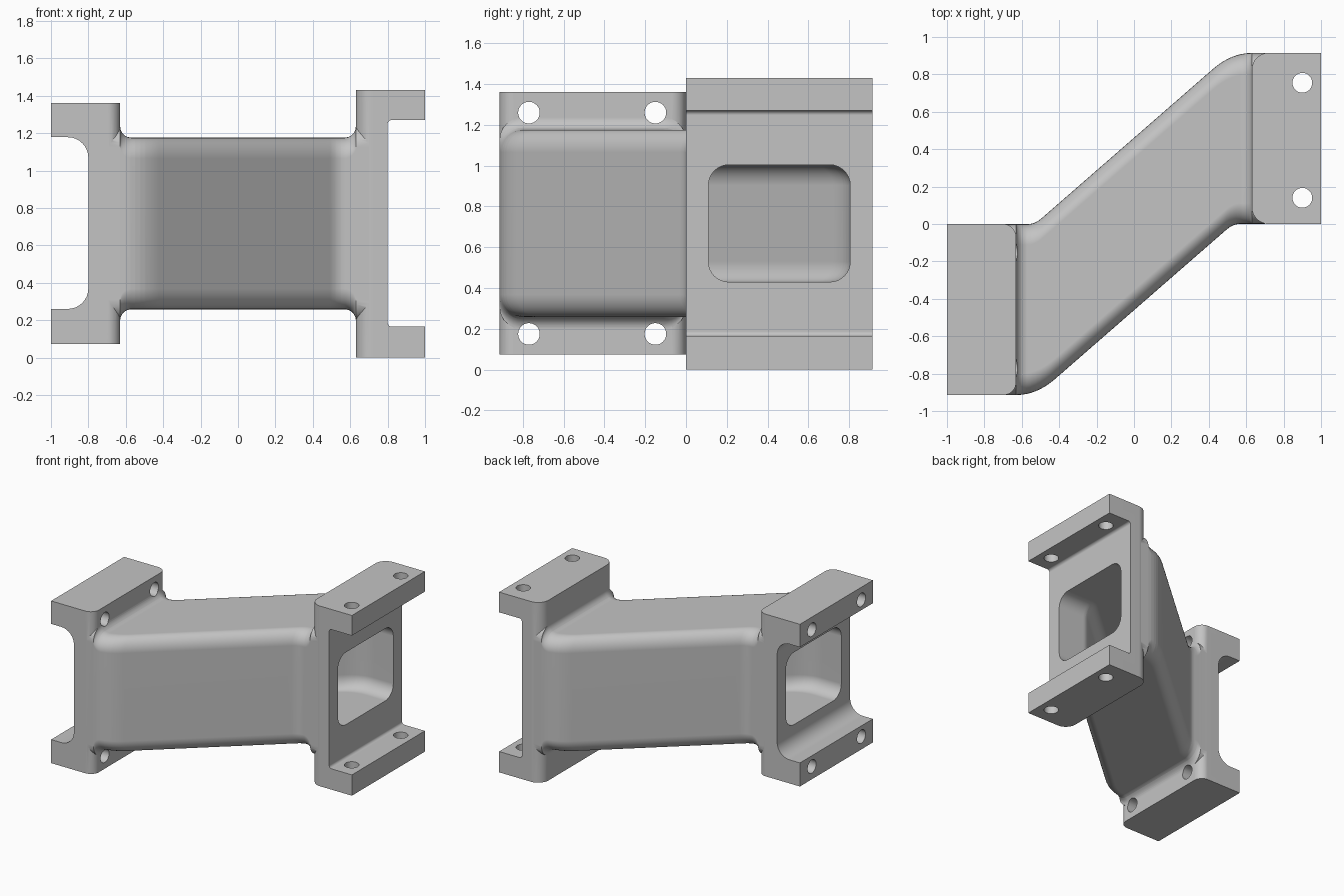
import bpy, bmesh, math
from mathutils import Vector

if "Cube" in bpy.data.objects:
    bpy.data.objects.remove(bpy.data.objects["Cube"], do_unlink=True)

WIDTH = 0.915     # depth of each end flange
MID_Z = 0.717
FLANGE_X = 0.63   # inner face of the flanges
FILLET = 0.06

grey = bpy.data.materials.new("cast_grey")
grey.use_nodes = True
grey.diffuse_color = (0.55, 0.55, 0.55, 1)
grey.node_tree.nodes["Principled BSDF"].inputs["Base Color"].default_value = (0.55, 0.55, 0.55, 1)


def finish(name, bm):
    bmesh.ops.recalc_face_normals(bm, faces=bm.faces[:])
    mesh = bpy.data.meshes.new(name)
    bm.to_mesh(mesh)
    bm.free()
    mesh.materials.append(grey)
    obj = bpy.data.objects.new(name, mesh)
    bpy.context.collection.objects.link(obj)
    return obj


def round_corners(points, steps=8):
    """Replace square corners (a, b, radius) with arcs."""
    out = []
    for i, (a, b, r) in enumerate(points):
        p = Vector((a, b))
        if not r:
            out.append(p)
            continue
        u = (Vector(points[i - 1][:2]) - p).normalized()
        v = (Vector(points[(i + 1) % len(points)][:2]) - p).normalized()
        for k in range(steps + 1):
            t = math.pi / 2 * k / steps
            out.append(p + r * (u + v) - r * (v * math.cos(t) + u * math.sin(t)))
    return out


# Plan outline of the duct: two bends, softened by short curves
def bend(before, corner, after, steps=8):
    a, b, c = Vector(before), Vector(corner), Vector(after)
    ts = [k / steps for k in range(steps + 1)]
    return [a * (1 - t) ** 2 + b * 2 * t * (1 - t) + c * t * t for t in ts]


low_corner, high_corner = Vector((-0.52, -WIDTH)), Vector((0.53, 0))
slope = (high_corner - low_corner).normalized()
front_edge = (bend(low_corner - Vector((0.11, 0)), low_corner, low_corner + slope * 0.13)
              + bend(high_corner - slope * 0.05, high_corner, high_corner + Vector((0.04, 0))))


def front_y(x):
    if x <= front_edge[0].x:
        return -WIDTH
    for p, q in zip(front_edge, front_edge[1:]):
        if x <= q.x:
            return p.y + (q.y - p.y) * (x - p.x) / (q.x - p.x)
    return 0.0


def flare(x):
    t = min(max(abs(x) - FLANGE_X + FILLET, 0), FILLET)
    return FILLET - math.sqrt(max(FILLET ** 2 - t * t, 0))


def duct(name, end, inset, half_height, radius, flared):
    """Loft rounded rectangles along x between the two plan edges."""
    xs = {round(s * p.x, 4) for p in front_edge for s in (-1, 1)} | {-end, end}
    if flared:
        for k in range(9):
            x = FLANGE_X - FILLET + FILLET * math.sin(math.pi / 2 * k / 8)
            xs |= {round(x, 4), round(-x, 4)}
    bm = bmesh.new()
    rings = []
    for x in sorted(xs):
        y0, y1 = front_y(x) + inset, -front_y(-x) - inset
        h = half_height + (flare(x) if flared else 0)
        corners = [(y0, MID_Z - h, radius), (y1, MID_Z - h, radius),
                   (y1, MID_Z + h, radius), (y0, MID_Z + h, radius)]
        rings.append([bm.verts.new((x, p.x, p.y)) for p in round_corners(corners)])
    for a, b in zip(rings, rings[1:]):
        for i in range(len(a)):
            bm.faces.new((a[i - 1], a[i], b[i], b[i - 1]))
    bm.faces.new(rings[0])
    bm.faces.new(rings[-1])
    return finish(name, bm)


# C-shaped end flange: profile in x-z, extruded along y, inner vertical edges rounded
def flange(name, side, y0, bottom, top, low, high, fillet, edge_radius):
    xi, xw, xo = side * FLANGE_X, side * 0.8, side
    profile = round_corners([(xi, bottom, 0), (xo, bottom, 0), (xo, low, 0), (xw, low, fillet),
                             (xw, high, fillet), (xo, high, 0), (xo, top, 0), (xi, top, 0)])
    bm = bmesh.new()
    face = bm.faces.new([bm.verts.new((p.x, y0, p.y)) for p in profile])
    new = bmesh.ops.extrude_face_region(bm, geom=[face], use_keep_orig=True)["geom"]
    bmesh.ops.translate(bm, vec=(0, WIDTH, 0),
                        verts=[g for g in new if isinstance(g, bmesh.types.BMVert)])
    bmesh.ops.recalc_face_normals(bm, faces=bm.faces[:])
    edges = [e for e in bm.edges
             if all(abs(v.co.x - xi) < 1e-4 for v in e.verts)
             and abs(e.verts[0].co.z - e.verts[1].co.z) > 0.5]
    bmesh.ops.bevel(bm, geom=edges, offset=edge_radius, segments=8, profile=0.5, affect='EDGES')
    return finish(name, bm)


def hole(name, start, finish_point, radius=0.053):
    a, b = Vector(start), Vector(finish_point)
    bm = bmesh.new()
    bmesh.ops.create_cone(bm, cap_ends=True, segments=32, radius1=radius, radius2=radius,
                          depth=(b - a).length)
    rot = Vector((0, 0, 1)).rotation_difference(b - a).to_matrix()
    bmesh.ops.rotate(bm, verts=bm.verts[:], matrix=rot)
    bmesh.ops.translate(bm, verts=bm.verts[:], vec=(a + b) / 2)
    return finish(name, bm)


bracket = duct("offset_duct_bracket", 0.7, 0.0008, 0.459, 0.11, True)
additions = [
    flange("flange_minus_x", -1, -WIDTH, 0.073, 1.36, 0.26, 1.178, 0.11, 0.07),
    flange("flange_plus_x", 1, 0, 0, 1.43, 0.165, 1.27, 0.022, 0.09),
]
cutters = [duct("passage_cutter", 0.92, 0.11, 0.287, 0.1, False)]
for y in (0.14, 0.755):
    cutters.append(hole("upright_hole_cutter", (0.9, y, -0.1), (0.9, y, 1.6)))
for y in (-0.77, -0.15):
    for z in (0.175, 1.26):
        cutters.append(hole("level_hole_cutter", (-1.1, y, z), (-0.5, y, z)))

# Combine the parts, then cut the passage and the bolt holes
bpy.ops.object.select_all(action='DESELECT')
bpy.context.view_layer.objects.active = bracket
bracket.select_set(True)
for operation, parts in (('UNION', additions), ('DIFFERENCE', cutters)):
    for part in parts:
        mod = bracket.modifiers.new(part.name, 'BOOLEAN')
        mod.operation = operation
        mod.solver = 'EXACT'
        mod.object = part
        bpy.ops.object.modifier_apply(modifier=mod.name)
        bpy.data.objects.remove(part, do_unlink=True)

bpy.ops.object.shade_smooth_by_angle(angle=math.radians(30))
normals = bracket.modifiers.new("even_normals", 'WEIGHTED_NORMAL')
normals.keep_sharp = True
